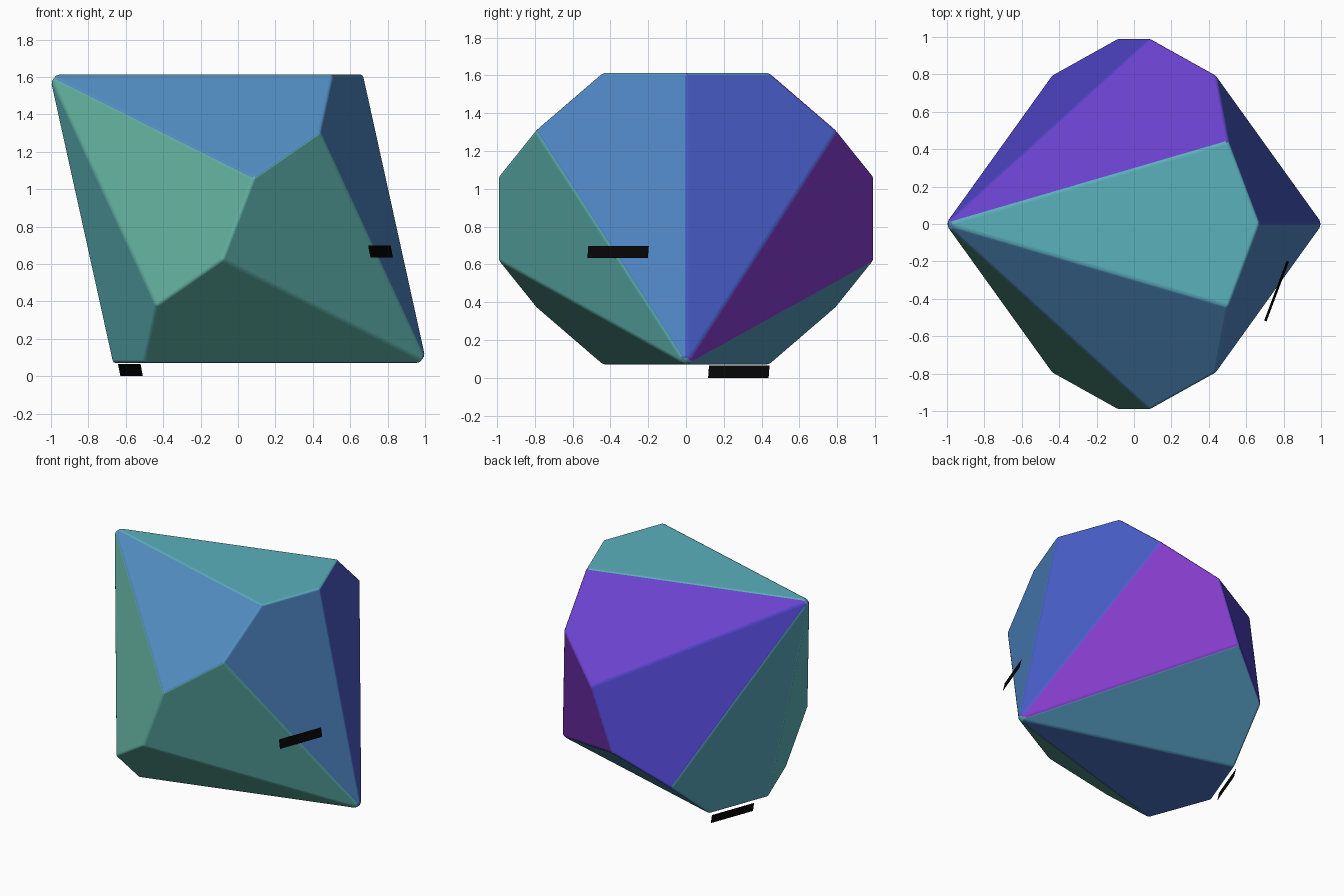
import bpy, bmesh, colorsys
from math import pi, sin, cos, tan, atan2
from mathutils import Vector

if "Cube" in bpy.data.objects:
    bpy.data.objects.remove(bpy.data.objects["Cube"])

N = 7                                   # faces around each tip
H, R = 1.2716, 1.02                     # tip height and belt radius
ZIG = H * tan(pi / (2 * N)) ** 2        # belt zigzag that keeps the kites flat
CENTER = Vector((0, 0, 0.842))
PHI = atan2(R, H + ZIG)                 # tilt that lays one kite level on top
AXIS = Vector((-cos(PHI), 0, sin(PHI)))
E1 = Vector((sin(PHI), 0, cos(PHI)))
E2 = Vector((0, -1, 0))


def material(name, rgb):
    mat = bpy.data.materials.new(name)
    mat.diffuse_color = (*[c ** 2.2 for c in rgb], 1)
    mat.use_nodes = True
    mat.node_tree.nodes["Principled BSDF"].inputs["Base Color"].default_value = mat.diffuse_color
    return mat


def radial(j):
    return E1 * cos(j * pi / N) + E2 * sin(j * pi / N)


def sign(j):
    return 1 if j % 2 == 0 else -1


def face_normal(j):
    return radial(j) * cos(PHI) + AXIS * sin(PHI) * sign(j)


def add_object(name, bm, mats):
    mesh = bpy.data.meshes.new(name)
    bm.to_mesh(mesh)
    bm.free()
    obj = bpy.data.objects.new(name, mesh)
    bpy.context.collection.objects.link(obj)
    for mat in mats:
        mesh.materials.append(mat)
    return obj


# Face colours: a green to violet ramp
hues = [.46, .475, .49, .505, .52, .535, .555, .58, .59, .615, .64, .68, .715, .75]
ramp = [material(f"face_{i + 1}", colorsys.hsv_to_rgb(h, .43 + .02 * i, .70 + .008 * i))
        for i, h in enumerate(hues)]
order = [5, 8, 1, 4, 6, 12, 13]         # upper faces; opposite faces sum to 15

# Die body: kites from each tip to the zigzag belt
bm = bmesh.new()
tips = {s: bm.verts.new(CENTER + AXIS * H * s) for s in (1, -1)}
belt = [bm.verts.new(CENTER + radial(j) * R - AXIS * ZIG * sign(j)) for j in range(2 * N)]
for j in range(2 * N):
    f = bm.faces.new((tips[sign(j)], belt[j - 1], belt[j], belt[(j + 1) % (2 * N)]))
    number = order[j // 2] if j % 2 == 0 else 15 - order[((j + N) % (2 * N)) // 2]
    f.material_index = number - 1
    f.smooth = True
bmesh.ops.recalc_face_normals(bm, faces=bm.faces)
body = add_object("die_body", bm, ramp)

# Softly rounded edges with flat faces
bev = body.modifiers.new("rounded_edges", 'BEVEL')
bev.width = 0.016
bev.segments = 3
bev.limit_method = 'NONE'
bev.harden_normals = True

# Flat orientation bars floating just above two opposite faces
black = material("black", (.05, .05, .05))
for name, j, spot in (("front_bar", 1, (.765, -.36, .667)), ("rear_bar", 8, (-.577, .28, .0325))):
    n = face_normal(j)
    t = Vector((-n.y, n.x, 0)).normalized()
    s = n.cross(t)
    spot = Vector(spot)
    level = face_normal(0).z * H * sin(PHI) + 0.016
    spot += n * (level - n.dot(spot - CENTER))
    bm = bmesh.new()
    bm.faces.new([bm.verts.new(spot + t * .171 * u + s * .033 * v)
                  for u, v in ((-1, -1), (1, -1), (1, 1), (-1, 1))])
    add_object(name, bm, [black])
